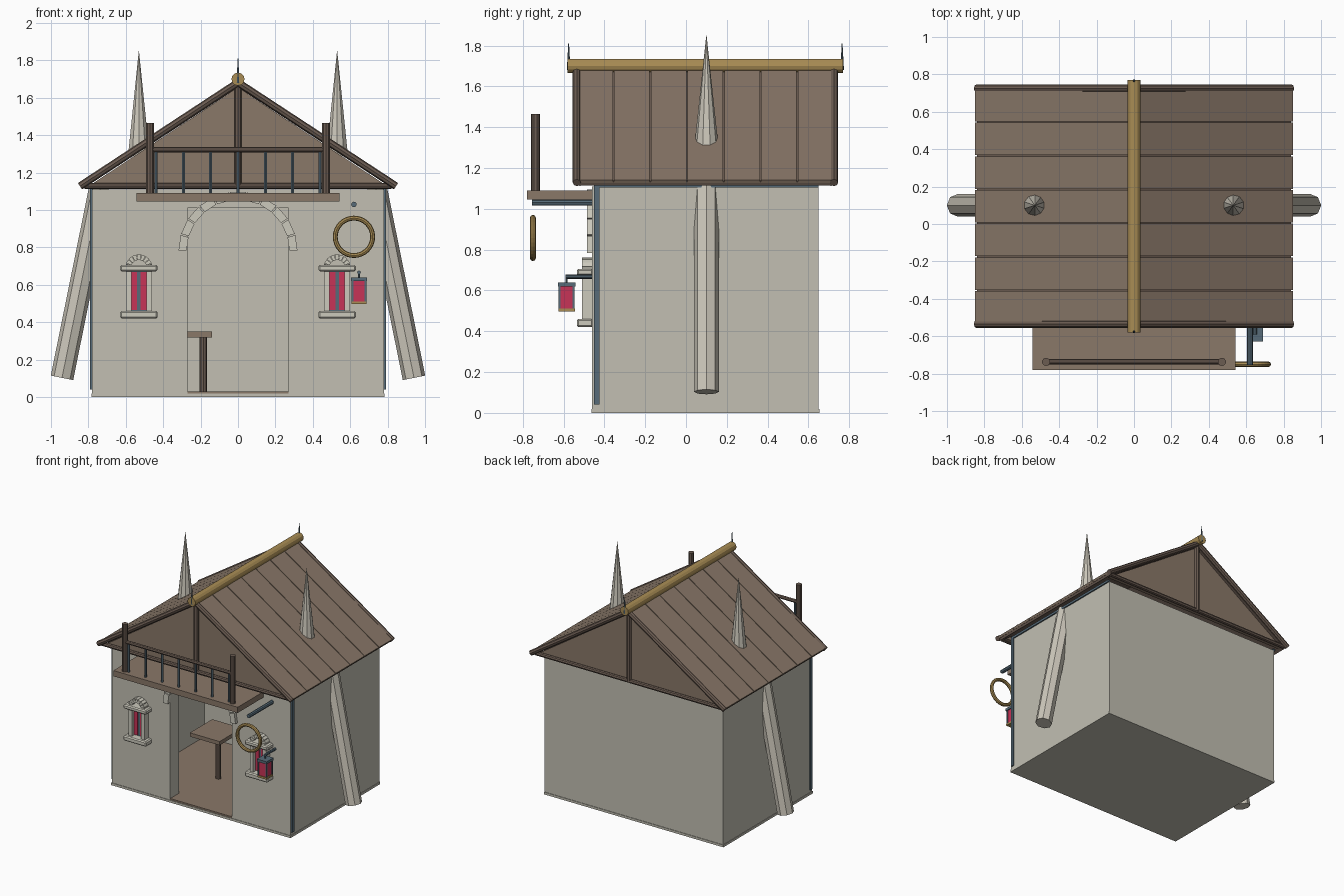
import bpy, bmesh, math
from mathutils import Vector, Matrix

if "Cube" in bpy.data.objects:
    bpy.data.objects.remove(bpy.data.objects["Cube"])

CY = 0.095  # middle of the house in y


def lin(c):
    return tuple(v / 12.92 if v < 0.04 else ((v + 0.055) / 1.055) ** 2.4 for v in c) + (1,)


def mat(name, *rgb):
    m = bpy.data.materials.new(name)
    m.diffuse_color = lin(rgb)
    m.use_nodes = True
    m.node_tree.nodes["Principled BSDF"].inputs["Base Color"].default_value = m.diffuse_color
    return m


PLASTER = mat("plaster", .76, .75, .70)
STONE = mat("stone", .80, .79, .74)
TUSK = mat("tusk", .80, .78, .73)
WOOD = mat("wood", .54, .47, .41)
DARK = mat("dark_wood", .42, .36, .32)
GOLD = mat("gold", .66, .55, .33)
IRON = mat("iron", .34, .42, .47)
RED = mat("red_glass", .78, .20, .34)


def finish(name, bm, m):
    bmesh.ops.recalc_face_normals(bm, faces=bm.faces)
    me = bpy.data.meshes.new(name)
    bm.to_mesh(me)
    bm.free()
    me.materials.append(m)
    ob = bpy.data.objects.new(name, me)
    bpy.context.collection.objects.link(ob)
    return ob


def box(name, x0, x1, y0, y1, z0, z1, m, bevel=0):
    bm = bmesh.new()
    bmesh.ops.create_cube(bm, size=1)
    for v in bm.verts:
        v.co = (x0 + (v.co.x + .5) * (x1 - x0), y0 + (v.co.y + .5) * (y1 - y0),
                z0 + (v.co.z + .5) * (z1 - z0))
    if bevel:
        bmesh.ops.bevel(bm, geom=bm.edges[:], offset=bevel, segments=1, affect='EDGES')
    return finish(name, bm, m)


def rod(name, a, b, r, m, n=8, r2=None):
    a, b = Vector(a), Vector(b)
    d = b - a
    bm = bmesh.new()
    bmesh.ops.create_cone(bm, cap_ends=True, segments=n, radius1=r,
                          radius2=r if r2 is None else r2, depth=d.length,
                          matrix=Matrix.Translation((a + b) / 2) @ d.to_track_quat('Z', 'Y').to_matrix().to_4x4())
    return finish(name, bm, m)


def prism(name, pts, lo, hi, axis, m):
    """Extrude a plan (axis z) or a front profile (axis y)."""
    bm = bmesh.new()
    at = (lambda p: (p[0], p[1], lo)) if axis == 'z' else (lambda p: (p[0], lo, p[1]))
    f = bm.faces.new([bm.verts.new(at(p)) for p in pts])
    ext = bmesh.ops.extrude_face_region(bm, geom=[f])
    off = (0, 0, hi - lo) if axis == 'z' else (0, hi - lo, 0)
    bmesh.ops.translate(bm, vec=off, verts=[g for g in ext['geom'] if isinstance(g, bmesh.types.BMVert)])
    return finish(name, bm, m)


def stone_arch(name, cx, cz, r0, r1, y0, y1, n, gap):
    for i in range(n):
        a0, a1 = math.pi * (i + gap) / n, math.pi * (i + 1 - gap) / n
        pts = [(cx + r * math.cos(a), cz + r * math.sin(a))
               for r, a in ((r0, a0), (r1, a0), (r1, a1), (r0, a1))]
        prism(f"{name}_{i}", pts, y0, y1, 'y', STONE)


# walls with doorway, lintel and floor
half = [(.27, -.35), (.27, -.46), (.78, -.46), (.78, .65)]
inner = [(.67, .54), (.67, -.35)]
plan = half + [(-x, y) for x, y in reversed(half)]
plan += [(-x, y) for x, y in reversed(inner)] + inner
prism("walls", plan, 0, 1.11, 'z', PLASTER)
box("door_lintel", -.27, .27, -.46, -.35, 1.01, 1.11, PLASTER)
box("floor", -.67, .67, -.35, .54, .002, .03, WOOD)
box("threshold", -.27, .27, -.46, -.35, .002, .03, WOOD)
box("foundation", -.784, .784, -.464, .654, 0, .018, PLASTER)
stone_arch("door_arch_stone", 0, .78, .275, .318, -.485, -.455, 11, .04)

# table inside
box("table_top", -.40, -.14, -.03, .25, .32, .35, WOOD)
rod("table_leg", (-.185, .02, .03), (-.185, .02, .32), .02, DARK)

# roof planks, gables and framing
SL = .653
for s, side in ((-1, "left"), (1, "right")):
    def slope(x, d):
        return (s * x, 1.695 - SL * x - d)
    prism(f"roof_deck_{side}", [slope(0, .012), slope(.84, .012), slope(.83, .04), slope(0, .04)],
          CY - .625, CY + .625, 'y', DARK)
    for i in range(7):
        y = CY - .63 + i * .18
        prism(f"roof_plank_{side}_{i}", [slope(0, 0), slope(.85, 0), slope(.842, .02), slope(0, .02)],
              y + .003, y + .177, 'y', WOOD)
    for e in (-1, 1):
        y = CY + e * .63
        rod(f"barge_pole_{side}_{e}", (s * .845, y, 1.128), (0, y, 1.682), .02, DARK)
for e, end in ((-1, "front"), (1, "back")):
    y = CY + e * .59
    prism(f"gable_{end}", [(-.81, 1.12), (.81, 1.12), (0, 1.655)], y - .015, y + .015, 'y', WOOD)
    y = CY + e * .615
    rod(f"king_post_{end}", (0, y, 1.12), (0, y, 1.68), .02, DARK)
    rod(f"tie_beam_{end}", (-.82, y, 1.128), (.82, y, 1.128), .016, DARK)
    rod(f"finial_{end}", (0, CY + e * .67, 1.68), (0, CY + e * .67, 1.81), .009, IRON, 6, .002)
rod("ridge_pole", (0, CY - .675, 1.70), (0, CY + .675, 1.70), .035, GOLD, 12)

# horns, leaning buttresses, corner strips and eave trim
for s, side in ((-1, "left"), (1, "right")):
    rod(f"roof_horn_{side}", (s * .53, .1, 1.29), (s * .53, .1, 1.857), .061, TUSK, 10, 0)
    rod(f"buttress_{side}", (s * .941, .1, .103), (s * .735, .1, 1.12), .061, TUSK, 8)
    x0, x1 = sorted((s * .775, s * .79))
    box(f"corner_strip_{side}", x0, x1, -.45, -.425, .04, 1.11, IRON)
    box(f"eave_trim_{side}", x0, x1, -.45, .65, 1.105, 1.122, IRON)

# windows
for s, side in ((-1, "left"), (1, "right")):
    x = s * .53
    box(f"window_frame_{side}", x - .045, x + .045, -.475, -.455, .46, .68, IRON)
    for k in (-1, 1):
        box(f"window_pane_{side}_{k}", x + k * .025 - .015, x + k * .025 + .015, -.482, -.47, .465, .67, RED)
        box(f"window_jamb_{side}_{k}", x + k * .055 - .015, x + k * .055 + .015, -.51, -.455, .455, .68, STONE)
    box(f"window_sill_{side}", x - .1, x + .1, -.535, -.455, .42, .46, STONE, .008)
    box(f"window_head_{side}", x - .1, x + .1, -.535, -.455, .672, .706, STONE, .008)
    stone_arch(f"window_arch_{side}", x, .69, .043, .073, -.51, -.455, 9, .05)

# balcony and railing
box("balcony_floor", -.543, .543, -.78, -.46, 1.045, 1.09, WOOD)
for s in (-1, 1):
    rod(f"balcony_post_{s}", (s * .47, -.737, 1.09), (s * .47, -.737, 1.465), .022, DARK, 10)
rod("balcony_top_rail", (-.47, -.737, 1.322), (.47, -.737, 1.322), .014, DARK)
for i in range(7):
    x = (i - 3) * .146
    rod(f"baluster_{i}", (x, -.737, 1.09), (x, -.737, 1.32), .009, IRON, 6)

# hanging ring and its bracket
rod("ring_bracket", (.62, -.755, 1.03), (.62, -.45, 1.03), .015, IRON)
bm = bmesh.new()
N, M = 32, 8
rings = []
for i in range(N):
    a = 2 * math.pi * i / N
    rings.append([bm.verts.new(((.62 + (.1 + .013 * math.cos(b)) * math.cos(a)), -.75 + .014 * math.sin(b),
                                .857 + (.1 + .013 * math.cos(b)) * math.sin(a)))
                  for b in (2 * math.pi * j / M for j in range(M))])
for i in range(N):
    for j in range(M):
        p, q, k = rings[i], rings[(i + 1) % N], (j + 1) % M
        bm.faces.new((p[j], q[j], q[k], p[k]))
finish("hanging_ring", bm, GOLD)

# lantern
LX, LY = .647, -.585
rod("lantern_bracket", (LX, -.59, .667), (LX, -.45, .667), .01, IRON)
rod("lantern_hook", (LX, LY, .63), (LX, LY, .667), .005, IRON, 6)
box("lantern_cap", LX - .043, LX + .043, LY - .043, LY + .043, .62, .64, IRON)
box("lantern_base", LX - .04, LX + .04, LY - .04, LY + .04, .497, .512, GOLD)
box("lantern_glass", LX - .034, LX + .034, LY - .034, LY + .034, .512, .62, RED)
for i in (-1, 1):
    for j in (-1, 1):
        x, y = LX + i * .034, LY + j * .034
        box(f"lantern_corner_{i}_{j}", x - .005, x + .005, y - .005, y + .005, .51, .622, IRON)
